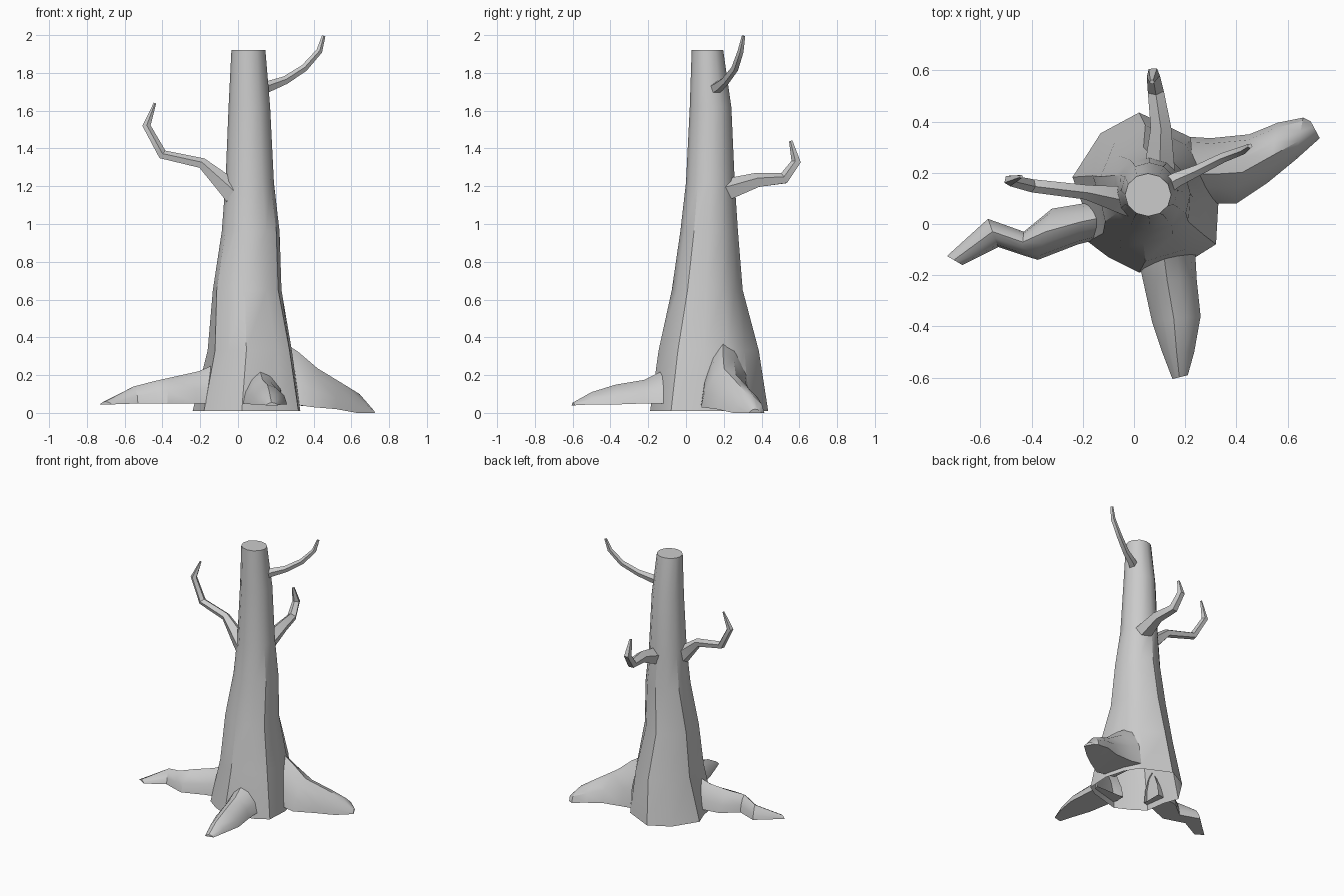
import bpy, bmesh, math
from mathutils import Vector

if "Cube" in bpy.data.objects:
    bpy.data.objects.remove(bpy.data.objects["Cube"])


def loft(name, rings, cap_start=False, cap_end=True):
    """Skin a list of equal-length closed rings."""
    bm = bmesh.new()
    vs = [[bm.verts.new(p) for p in r] for r in rings]
    n = len(rings[0])
    for a, b in zip(vs, vs[1:]):
        for i in range(n):
            j = (i + 1) % n
            bm.faces.new((a[i], a[j], b[j], b[i]))
    if cap_start:
        bm.faces.new(vs[0][::-1])
    if cap_end:
        bm.faces.new(vs[-1])
    bmesh.ops.recalc_face_normals(bm, faces=bm.faces)
    mesh = bpy.data.meshes.new(name)
    bm.to_mesh(mesh)
    bm.free()
    ob = bpy.data.objects.new(name, mesh)
    bpy.context.collection.objects.link(ob)
    bpy.ops.object.select_all(action='DESELECT')
    ob.select_set(True)
    bpy.context.view_layer.objects.active = ob
    bpy.ops.object.shade_smooth_by_angle(angle=math.radians(32))
    return ob


# Trunk: irregular 12-sided foot blending into round rings
FOOT = [(.33, .10), (.29, .24), (.23, .34), (.02, .44), (-.13, .36), (-.24, .19),
        (-.20, .08), (-.18, -.06), (-.10, -.12), (.02, -.18), (.24, -.12), (.32, -.07)]
unit = [Vector(((x - .045) / .285, (y - .13) / .31)) for x, y in FOOT]
# z, x min, x max, y min, y max, share of the foot outline
LEVELS = [(.01, -.24, .33, -.19, .435, 1), (.33, -.165, .285, -.145, .385, .8),
          (.65, -.143, .23, -.075, .30, .4), (.96, -.09, .22, -.03, .275, .2),
          (1.22, -.068, .19, .0, .258, .1), (1.62, -.05, .17, .02, .24, 0),
          (1.92, -.035, .145, .03, .197, 0)]
rings = []
for z, x0, x1, y0, y1, w in LEVELS:
    ring = []
    for i, u in enumerate(unit):
        a = math.atan2(u.y, u.x) * w + (i * math.tau / 12) * (1 - w) if i < 6 else \
            (math.atan2(u.y, u.x) % math.tau) * w + (i * math.tau / 12) * (1 - w)
        r = u.length * w + (1 - w)
        ring.append(((x0 + x1) / 2 + (x1 - x0) / 2 * r * math.cos(a),
                     (y0 + y1) / 2 + (y1 - y0) / 2 * r * math.sin(a), z))
    rings.append(ring)
loft("trunk", rings)


# Roots: arched sections, each given as left xy, right xy, floor z, ridge z
ARCH = [(0, 0), (.08, .45), (.32, .85), (.55, 1), (.75, .8), (.93, .4), (1, 0)]


def root(name, sections):
    rings = []
    for l, r, z0, z1 in sections:
        l, r = Vector(l), Vector(r)
        rings.append([(*l.lerp(r, t), z0 + (z1 - z0) * h) for t, h in ARCH])
    loft(name, rings)


root("right_root", [((.22, .34), (.24, .08), .05, .38), ((.30, .335), (.33, .08), .04, .325),
                    ((.45, .35), (.40, .08), .03, .235), ((.56, .395), (.52, .16), .02, .165),
                    ((.66, .415), (.63, .25), .0, .10), ((.69, .40), (.725, .335), .0, .02)])
root("left_root", [((-.14, -.06), (-.14, .09), .05, .25), ((-.22, -.08), (-.20, .08), .05, .22),
                   ((-.375, -.14), (-.32, .06), .05, .19), ((-.44, -.12), (-.43, -.03), .05, .17),
                   ((-.53, -.09), (-.57, .02), .05, .14), ((-.67, -.16), (-.73, -.125), .045, .06)])
root("front_root", [((.25, -.09), (.02, -.09), .05, .23), ((.24, -.13), (.02, -.15), .05, .215),
                    ((.245, -.22), (.035, -.22), .05, .175), ((.26, -.36), (.07, -.38), .045, .15),
                    ((.235, -.50), (.11, -.50), .045, .11), ((.21, -.59), (.15, -.605), .04, .055)])


# Branches: tapered five-sided tubes, each point x, y, z, radius
def branch(name, pts):
    ps = [Vector(p[:3]) for p in pts]
    out = Vector((ps[-1].x - ps[0].x, ps[-1].y - ps[0].y, 0))
    side = Vector((-out.y, out.x, 0)).normalized()
    rings = []
    for i, p in enumerate(ps):
        t = Vector()
        if i:
            t += (p - ps[i - 1]).normalized()
        if i < len(ps) - 1:
            t += (ps[i + 1] - p).normalized()
        t.normalize()
        s = (side - t * side.dot(t)).normalized()
        up = t.cross(s)
        rings.append([p + pts[i][3] * (s * math.cos(k * math.tau / 5 + .3) +
                                       up * math.sin(k * math.tau / 5 + .3)) for k in range(5)])
    loft(name, rings)


branch("upper_right_branch", [(.13, .15, 1.715, .034), (.17, .175, 1.73, .03),
                              (.25, .21, 1.76, .023), (.35, .26, 1.825, .02),
                              (.43, .29, 1.915, .017), (.453, .305, 1.995, .01)])
branch("left_branch", [(.0, .09, 1.14, .07), (-.05, .095, 1.19, .058), (-.19, .125, 1.32, .03),
                       (-.40, .15, 1.367, .027), (-.485, .17, 1.52, .023),
                       (-.44, .185, 1.64, .007)])
branch("back_branch", [(.10, .18, 1.17, .065), (.10, .24, 1.185, .06), (.105, .38, 1.23, .042),
                       (.085, .52, 1.24, .033), (.075, .585, 1.33, .027),
                       (.07, .555, 1.44, .01)])
